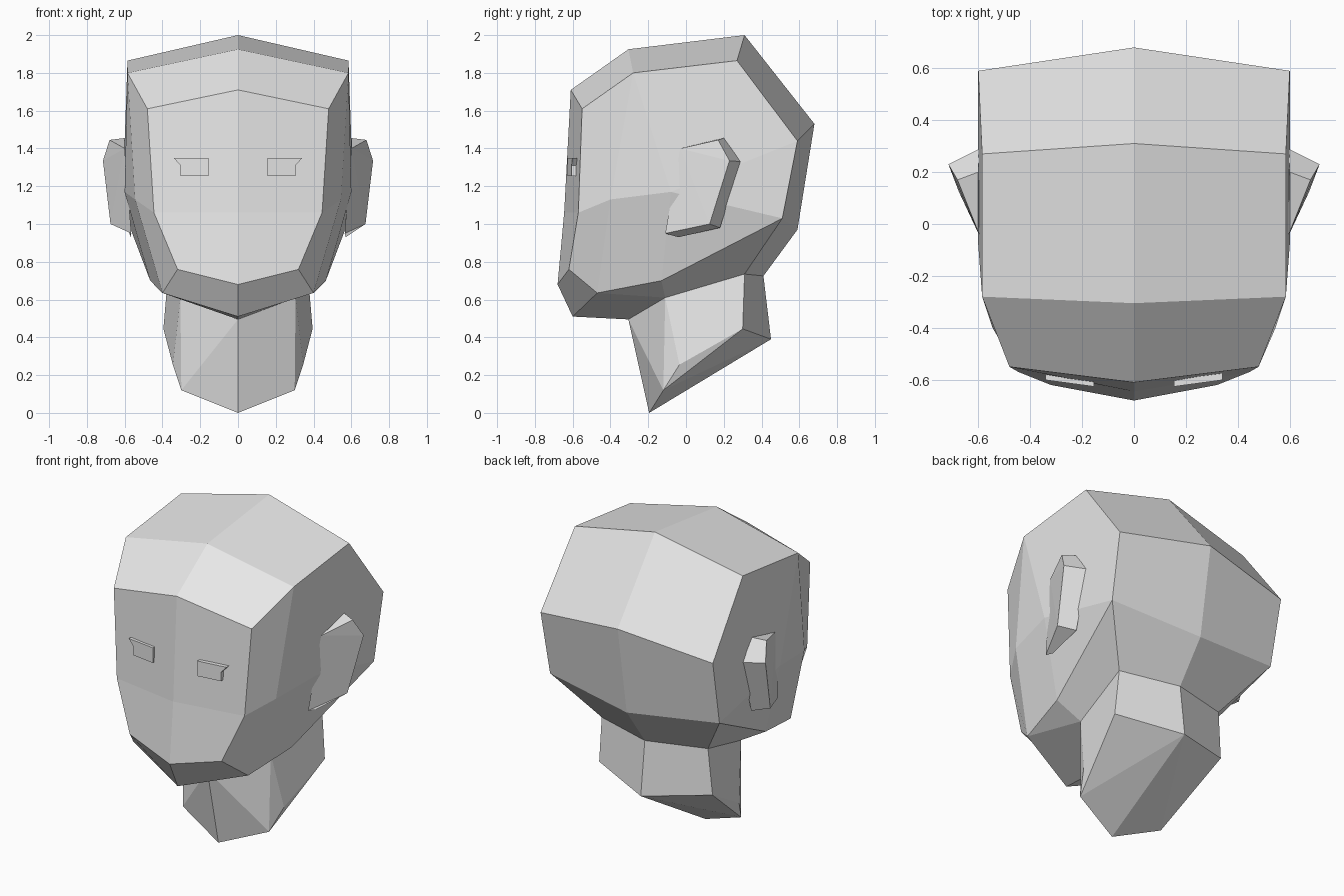
import bpy
import bmesh

if "Cube" in bpy.data.objects:
    bpy.data.objects.remove(bpy.data.objects["Cube"])

grey = bpy.data.materials.new("plain_grey")
grey.diffuse_color = (0.8, 0.8, 0.8, 1)
grey.use_nodes = True
grey.node_tree.nodes["Principled BSDF"].inputs["Base Color"].default_value = grey.diffuse_color


def build(name, points, faces):
    """Make a flat-shaded object from half its points, mirrored across x = 0."""
    bm = bmesh.new()
    for side in (1, -1):
        v = {k: bm.verts.new((side * x, y, z)) for k, (x, y, z) in points.items()}
        for f in faces:
            bm.faces.new([v[k] for k in f.split()][::side])
    bmesh.ops.remove_doubles(bm, verts=bm.verts, dist=0.0005)
    bmesh.ops.recalc_face_normals(bm, faces=bm.faces)
    mesh = bpy.data.meshes.new(name)
    bm.to_mesh(mesh)
    bm.free()
    mesh.materials.append(grey)
    obj = bpy.data.objects.new(name, mesh)
    bpy.context.collection.objects.link(obj)
    return obj


# Head and neck: centre line (c_), side outline (s_), neck base (n_)
head = {
    "c_fore": (0, -0.61, 1.71), "c_top1": (0, -0.305, 1.925),
    "c_top2": (0, 0.31, 2.0), "c_back": (0, 0.68, 1.53),
    "c_low": (0, 0.59, 0.97), "c_nape": (0, 0.41, 0.725),
    "c_throat": (0, -0.305, 0.495), "c_under": (0, -0.60, 0.51),
    "c_chin": (0, -0.68, 0.68), "c_mid": (0, -0.645, 1.06),
    "s_fore": (0.48, -0.55, 1.61), "s_top1": (0.585, -0.28, 1.80),
    "s_top2": (0.585, 0.27, 1.865), "s_back": (0.60, 0.59, 1.44),
    "s_low": (0.59, 0.51, 1.03), "s_nape": (0.37, 0.31, 0.735),
    "s_neck": (0.305, -0.11, 0.61), "s_jaw": (0.40, -0.47, 0.635),
    "s_jawback": (0.465, -0.13, 0.70), "s_chin": (0.32, -0.62, 0.76),
    "s_mid": (0.445, -0.57, 1.06), "s_cheek": (0.545, -0.40, 1.13),
    "s_temple": (0.60, -0.08, 1.17),
    "n_front": (0, -0.195, 0), "n_1": (0.30, -0.12, 0.12),
    "n_2": (0.345, -0.035, 0.255), "n_3": (0.395, 0.30, 0.445),
    "n_back": (0, 0.45, 0.39),
}
build("head_and_neck", head, [
    # face and chin
    "c_fore s_fore s_mid c_mid", "c_mid s_mid s_chin c_chin",
    "c_chin s_chin s_jaw c_under", "c_under s_jaw s_neck c_throat",
    "s_jaw s_jawback s_neck",
    # skull
    "c_top1 s_top1 s_fore c_fore", "c_top2 s_top2 s_top1 c_top1",
    "c_back s_back s_top2 c_top2", "c_low s_low s_back c_back",
    "c_nape s_nape s_low c_low", "s_jawback s_low s_nape s_neck",
    # sides
    "s_fore s_top1 s_cheek s_mid", "s_mid s_cheek s_jaw s_chin",
    "s_cheek s_temple s_jawback s_jaw", "s_top1 s_temple s_cheek",
    "s_top1 s_top2 s_temple", "s_top2 s_back s_temple",
    "s_back s_low s_temple", "s_temple s_low s_jawback",
    # neck
    "c_throat n_1 n_front", "c_throat s_neck n_1", "s_neck n_2 n_1",
    "s_neck s_nape n_3 n_2", "s_nape c_nape n_back n_3",
    "n_front n_1 n_back", "n_1 n_2 n_3", "n_1 n_3 n_back",
])

# Ears: front panel and back rim, closed against the head
ear = {
    "a": (0.60, -0.03, 1.40), "t": (0.68, 0.17, 1.445),
    "o": (0.715, 0.23, 1.335), "p": (0.675, 0.125, 1.0),
    "b": (0.565, -0.11, 0.95), "t2": (0.60, 0.20, 1.455),
    "o2": (0.595, 0.29, 1.33), "p2": (0.58, 0.18, 0.98),
    "b2": (0.57, -0.04, 0.93),
}
build("ears", ear, [
    "a t o", "a o p", "a p b", "a t2 t", "t t2 o2 o", "o o2 p2 p",
    "p p2 b2 b", "a b b2 p2 o2 t2",
])

# Eyes: thin slabs with a pointed outer lash
outline = {"in_top": (0.155, 1.35), "lash": (0.34, 1.35), "notch": (0.305, 1.31),
           "out_low": (0.305, 1.255), "in_low": (0.155, 1.255)}
eye = {}
for key, (x, z) in outline.items():
    y = -0.647 + 0.135 * x
    eye[key] = (x, y, z)
    eye[key + "_b"] = (x, y + 0.03, z)
keys = list(outline)
rim = [f"{a} {b} {b}_b {a}_b" for a, b in zip(keys, keys[1:] + keys[:1])]
build("eyes", eye, [
    "in_top lash notch", "in_top notch out_low in_low",
    "in_top_b notch_b lash_b", "in_top_b in_low_b out_low_b notch_b",
] + rim)
